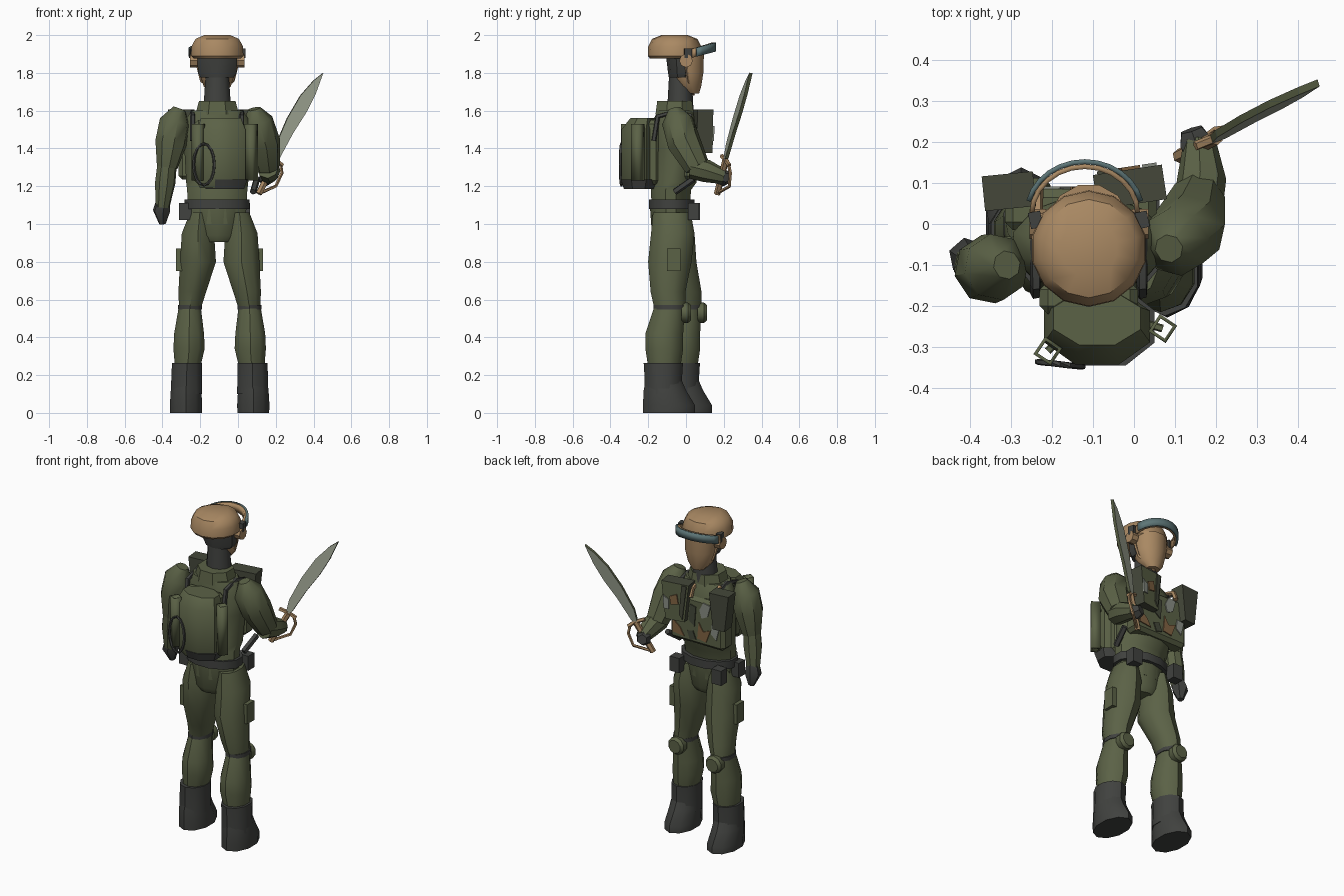
import bpy, bmesh, math
from mathutils import Vector, Matrix

cube = bpy.data.objects.get("Cube")
if cube:
    bpy.data.objects.remove(cube)


def material(name, r, g, b):
    m = bpy.data.materials.new(name)
    m.use_nodes = True
    m.diffuse_color = (r, g, b, 1)
    m.node_tree.nodes["Principled BSDF"].inputs["Base Color"].default_value = (r, g, b, 1)
    return m


OLIVE = material("olive_cloth", .105, .122, .062)
DARK_OLIVE = material("dark_olive", .058, .064, .042)
DARK = material("charcoal", .052, .054, .05)
TAN = material("tan", .4, .25, .125)
TEAL = material("goggle_teal", .11, .18, .185)
STEEL = material("blade_grey", .33, .36, .28)
BROWN = material("camo_brown", .22, .125, .055)
GREY = material("camo_grey", .25, .27, .23)


def make(name, bm, *mats, smooth=40):
    bmesh.ops.recalc_face_normals(bm, faces=bm.faces)
    me = bpy.data.meshes.new(name)
    bm.to_mesh(me)
    bm.free()
    ob = bpy.data.objects.new(name, me)
    bpy.context.collection.objects.link(ob)
    for m in mats:
        me.materials.append(m)
    if smooth:
        bpy.ops.object.select_all(action='DESELECT')
        ob.select_set(True)
        bpy.context.view_layer.objects.active = ob
        bpy.ops.object.shade_smooth_by_angle(angle=math.radians(smooth))
    return ob


def skin(bm, rings, caps=True):
    rows = [[bm.verts.new(p) for p in ring] for ring in rings]
    n = len(rows[0])
    for a, b in zip(rows, rows[1:]):
        for i in range(n):
            j = (i + 1) % n
            bm.faces.new((a[i], a[j], b[j], b[i]))
    if caps:
        bm.faces.new(rows[0])
        bm.faces.new(rows[-1])


def loft(name, sections, mat, n=10):
    # Horizontal elliptical sections: x, y, z, x radius, y radius
    bm = bmesh.new()
    turn = [2 * math.pi * (i + .5) / n for i in range(n)]
    skin(bm, [[(x + rx * math.cos(t), y + ry * math.sin(t), z) for t in turn]
              for x, y, z, rx, ry in sections])
    return make(name, bm, mat)


def limb(name, points, radii, mat, n=8, caps=True):
    # Round sections that follow a path
    pts = [Vector(p) for p in points]
    rings = []
    for i, p in enumerate(pts):
        d = (pts[min(i + 1, len(pts) - 1)] - pts[max(i - 1, 0)]).normalized()
        u = d.cross(Vector((1, .2, 0))).normalized()
        v = d.cross(u)
        rings.append([p + radii[i] * (u * math.cos(t) + v * math.sin(t))
                      for t in (2 * math.pi * k / n for k in range(n))])
    bm = bmesh.new()
    skin(bm, rings, caps)
    return make(name, bm, mat)


def wire(name, points, r, mat, n=5):
    return limb(name, points, [r] * len(points), mat, n)


def box(name, loc, size, mat, turn=0, taper=1, bevel=0):
    bm = bmesh.new()
    bmesh.ops.create_cube(bm, size=1)
    for v in bm.verts:
        if v.co.z < 0:
            v.co.x *= taper
    bmesh.ops.scale(bm, vec=size, verts=bm.verts)
    if bevel:
        bmesh.ops.bevel(bm, geom=bm.edges[:], offset=bevel, segments=1, affect='EDGES')
    bm.transform(Matrix.Translation(loc) @ Matrix.Rotation(turn, 4, 'Z'))
    return make(name, bm, mat, smooth=0)


def sheet(name, points, thickness, *mats):
    # A second material, if given, colours the rim
    bm = bmesh.new()
    bm.faces.new([bm.verts.new(p) for p in points])
    ob = make(name, bm, *mats, smooth=0)
    s = ob.modifiers.new("thickness", 'SOLIDIFY')
    s.thickness, s.offset, s.material_offset_rim = thickness, 0, len(mats) - 1
    return ob


def arc_band(name, shrink, start, mat):
    bm = bmesh.new()
    cols = []
    for k in range(13):
        t = math.radians(start + (180 - 2 * start) * k / 12)
        x, y = CX - .01 + (.141 - shrink) * math.cos(t), .025 + (.127 - shrink) * math.sin(t)
        cols.append([bm.verts.new((x, y, z + .035 * math.sin(t))) for z in (1.878, 1.925)])
    for a, b in zip(cols, cols[1:]):
        bm.faces.new((a[0], b[0], b[1], a[1]))
    s = make(name, bm, mat).modifiers.new("thickness", 'SOLIDIFY')
    s.thickness, s.offset = .012, 0


CX = -.11

# Head, helmet and neck
loft("neck", [(CX, -.03, 1.6, .078, .07), (CX, -.03, 1.78, .065, .06)], DARK)
loft("face", [(CX, .035, 1.69, .04, .035), (CX, .015, 1.73, .075, .068),
              (CX, .005, 1.8, .097, .09), (CX, 0, 1.9, .1, .098)], TAN, 12)
loft("hood", [(CX, -.025, 1.775, .092, .066), (CX, -.025, 1.8, .107, .07),
              (CX, -.03, 1.9, .112, .077)], DARK, 10)
loft("helmet", [(CX, -.06, 1.875, .125, .13), (CX, -.06, 1.89, .142, .142),
                (CX, -.06, 1.94, .14, .14), (CX, -.06, 1.98, .118, .12),
                (CX, -.06, 2, .07, .07)], TAN, 14)

# Goggles: coloured lens band over a tan lining
arc_band("goggle_lens", 0, 14, TEAL)
arc_band("goggle_lining", .012, 0, TAN)
for side, label in ((-1, "right"), (1, "left")):
    x = CX + side * .125
    limb(label + "_earphone", [(x - .02, 0, 1.865), (x + .02, 0, 1.865)], [.036, .036], TAN)
    box(label + "_goggle_clip", (x + side * .005, .01, 1.905), (.03, .04, .05), DARK, .2)
    wire(label + "_chin_strap", [(x - side * .02, 0, 1.84), (CX + side * .085, .01, 1.76), (CX, .04, 1.685)],
         .008, TAN)

# Torso, collar and pelvis
loft("torso", [(CX, -.08, 1, .155, .1), (CX, -.08, 1.18, .165, .11), (CX, -.06, 1.22, .17, .12),
               (CX, -.05, 1.4, .18, .125), (CX, -.05, 1.53, .19, .12), (CX, -.06, 1.6, .14, .1)], OLIVE, 12)
loft("collar", [(CX, -.06, 1.58, .125, .11), (CX, -.06, 1.65, .105, .1)], OLIVE, 8)
loft("belt", [(CX, -.075, 1.08, .178, .125), (CX, -.075, 1.13, .178, .125)], DARK, 12)
loft("pelvis", [(CX, -.08, .905, .09, .08), (CX, -.08, .94, .13, .1), (CX, -.08, 1.08, .15, .11)], OLIVE)
for x, y in ((.03, .04), (-.26, .045), (-.28, -.1)):
    box("belt_pouch", (x, y, 1.065), (.065, .06, .09), DARK)

# Chest rig with camouflage patches
RIG_Y = .085
box("chest_rig", (-.13, .035, 1.38), (.37, .1, .29), OLIVE, bevel=.02)
patches = {
    GREY: [[(-.23, 1.5), (-.18, 1.51), (-.155, 1.46), (-.17, 1.41), (-.21, 1.43)],
           [(-.29, 1.38), (-.24, 1.39), (-.235, 1.33), (-.27, 1.3)]],
    BROWN: [[(-.23, 1.35), (-.18, 1.33), (-.15, 1.38), (-.14, 1.28), (-.2, 1.27)],
            [(-.02, 1.32), (.03, 1.36), (.03, 1.28), (-.05, 1.27)]],
    DARK_OLIVE: [[(-.13, 1.47), (-.09, 1.48), (-.08, 1.38), (-.12, 1.35)],
                 [(-.11, 1.32), (-.07, 1.31), (-.09, 1.26), (-.13, 1.27)]],
}
for mat, shapes in patches.items():
    for shape in shapes:
        sheet("camo_patch", [(x, RIG_Y + .003, z) for x, z in shape], .006, mat)
box("right_chest_plate", (-.305, .08, 1.495), (.125, .085, .22), DARK_OLIVE, .1, .6)
plate = box("left_chest_plate", (-.01, .09, 1.49), (.17, .085, .23), DARK_OLIVE, .15, .7)
plate.data.materials.append(OLIVE)
for f in plate.data.polygons:
    f.material_index = int(f.normal.y > .8)


def plate_point(x, z):
    return (x, .137 + .15 * (x + .005), z)


for mat, shape in ((BROWN, [(-.03, 1.54), (.015, 1.52), (.005, 1.47), (-.04, 1.48)]),
                   (GREY, [(.02, 1.5), (.055, 1.52), (.05, 1.44), (.02, 1.44)]),
                   (DARK_OLIVE, [(-.09, 1.6), (-.06, 1.6), (-.045, 1.42), (-.065, 1.39)])):
    sheet("plate_patch", [plate_point(x, z) for x, z in shape], .008, mat)
for x in (-.235, -.09):
    wire("chest_strap", [(x, .0, 1.59), (x, .065, 1.57), (x, .085, 1.52)], .014, TAN)

# Backpack with side frames, base, straps and rope loop
loft("backpack", [(-.09, -.25, 1.19, .12, .08), (-.09, -.25, 1.23, .14, .1),
                  (-.09, -.25, 1.5, .14, .1), (-.09, -.23, 1.56, .115, .07)], OLIVE, 8)
box("backpack_mount", (CX, -.18, 1.38), (.24, .08, .34), OLIVE, bevel=.02)
loft("backpack_base", [(-.07, -.25, 1.185, .11, .085), (-.07, -.25, 1.235, .13, .103)], DARK, 8)
for x, y in ((-.21, -.31), (.07, -.255)):
    tube = limb("side_frame", [(x, y, 1.23), (x, y, 1.53)], [.036, .036], OLIVE, 4, caps=False)
    s = tube.modifiers.new("wall", 'SOLIDIFY')
    s.thickness = .011
    wire("frame_bracket", [(x, y, 1.25), (CX, -.2, 1.25)], .01, OLIVE)
    wire("frame_bracket", [(x, y, 1.49), (CX, -.2, 1.49)], .01, OLIVE)
rope = [(-.18 + .055 * math.cos(t), -.342 - .006 * math.cos(t), 1.315 + .11 * math.sin(t))
        for t in (math.pi * k / 8 for k in range(17))]
wire("rope_loop", rope, .008, DARK)
for x in (CX - .13, CX + .13):
    wire("shoulder_strap", [(x, -.17, 1.44), (x, -.15, 1.57), (x, -.05, 1.595), (x, .03, 1.57)], .014, DARK)
wire("hip_tool", [(.08, -.06, 1.17), (.1, .04, 1.24)], .018, DARK)

# Legs: knee height y, calf y
HIP_X = -.097
for side, label, knee, calf in ((-1, "right", .0, -.025), (1, "left", -.085, -.115)):
    def lx(d):
        return HIP_X + side * d

    loft(label + "_thigh", [(lx(.105), -.075, 1.06, .055, .1), (lx(.115), -.07, .95, .09, .115),
                            (lx(.115), -.06 + knee * .3, .8, .1, .115),
                            (lx(.145), knee - .01, .64, .077, .092), (lx(.158), knee, .55, .06, .082)], OLIVE)
    loft(label + "_calf", [(lx(.158), knee, .57, .06, .08), (lx(.162), calf, .42, .083, .1),
                           (lx(.162), calf, .34, .087, .1), (lx(.17), calf, .24, .07, .085)], OLIVE)
    loft(label + "_knee_band", [(lx(.158), knee, .548, .067, .086), (lx(.158), knee, .572, .067, .086)], DARK)
    limb(label + "_knee_pad", [(lx(.158), knee + .06, .53), (lx(.158), knee + .095, .53),
                               (lx(.158), knee + .112, .53)], [.052, .054, .04], OLIVE, 10)
    loft(label + "_boot_shaft", [(lx(.175), calf - .005, .1, .087, .1), (lx(.175), calf - .005, .2, .085, .1),
                                 (lx(.173), calf - .005, .265, .083, .104)], DARK)
    loft(label + "_boot_foot", [(lx(.178), calf + .025, 0, .088, .138), (lx(.178), calf + .025, .04, .09, .138),
                                (lx(.178), calf + .003, .12, .085, .112),
                                (lx(.175), calf - .005, .19, .075, .09)], DARK)
    box(label + "_thigh_pouch", (lx(.215), -.065, .81), (.03, .07, .12), OLIVE)

# Lowered right arm
limb("right_upper_arm", [(-.31, -.1, 1.61), (-.335, -.105, 1.54), (-.355, -.11, 1.43), (-.375, -.11, 1.3)],
     [.035, .082, .085, .056], OLIVE)
limb("right_forearm", [(-.375, -.11, 1.32), (-.385, -.105, 1.22), (-.4, -.09, 1.09)], [.052, .055, .038], OLIVE)
limb("right_hand", [(-.395, -.09, 1.13), (-.405, -.08, 1.07), (-.4, -.07, 1)], [.036, .048, .018], DARK, 6)

# Raised left arm
limb("left_upper_arm", [(.085, -.06, 1.61), (.1, -.045, 1.545), (.135, -.01, 1.43), (.155, .06, 1.3)],
     [.035, .085, .09, .068], OLIVE)
limb("left_forearm", [(.155, .03, 1.3), (.165, .11, 1.28), (.16, .2, 1.25)], [.06, .06, .04], OLIVE)
limb("left_hand", [(.16, .17, 1.25), (.15, .2, 1.245), (.14, .23, 1.25)], [.036, .045, .03], DARK, 6)

# Sword with an olive spine
wire("sword_grip", [(.11, .165, 1.16), (.2, .21, 1.34)], .018, TAN, 6)
wire("sword_guard", [(.15, .19, 1.36), (.2, .21, 1.34), (.235, .23, 1.31)], .012, TAN)
wire("knuckle_bow", [(.225, .225, 1.32), (.232, .235, 1.27), (.2, .23, 1.2), (.12, .17, 1.165)], .009, TAN)
edge = [(.185, 1.33), (.2, 1.42), (.26, 1.56), (.33, 1.68), (.4, 1.76), (.45, 1.8),
        (.41, 1.69), (.36, 1.59), (.29, 1.48), (.22, 1.35)]
sheet("sword_blade", [(x, .205 + (x - .19) * .3 + (z - 1.33) * .13, z) for x, z in edge], .018, STEEL, OLIVE)
